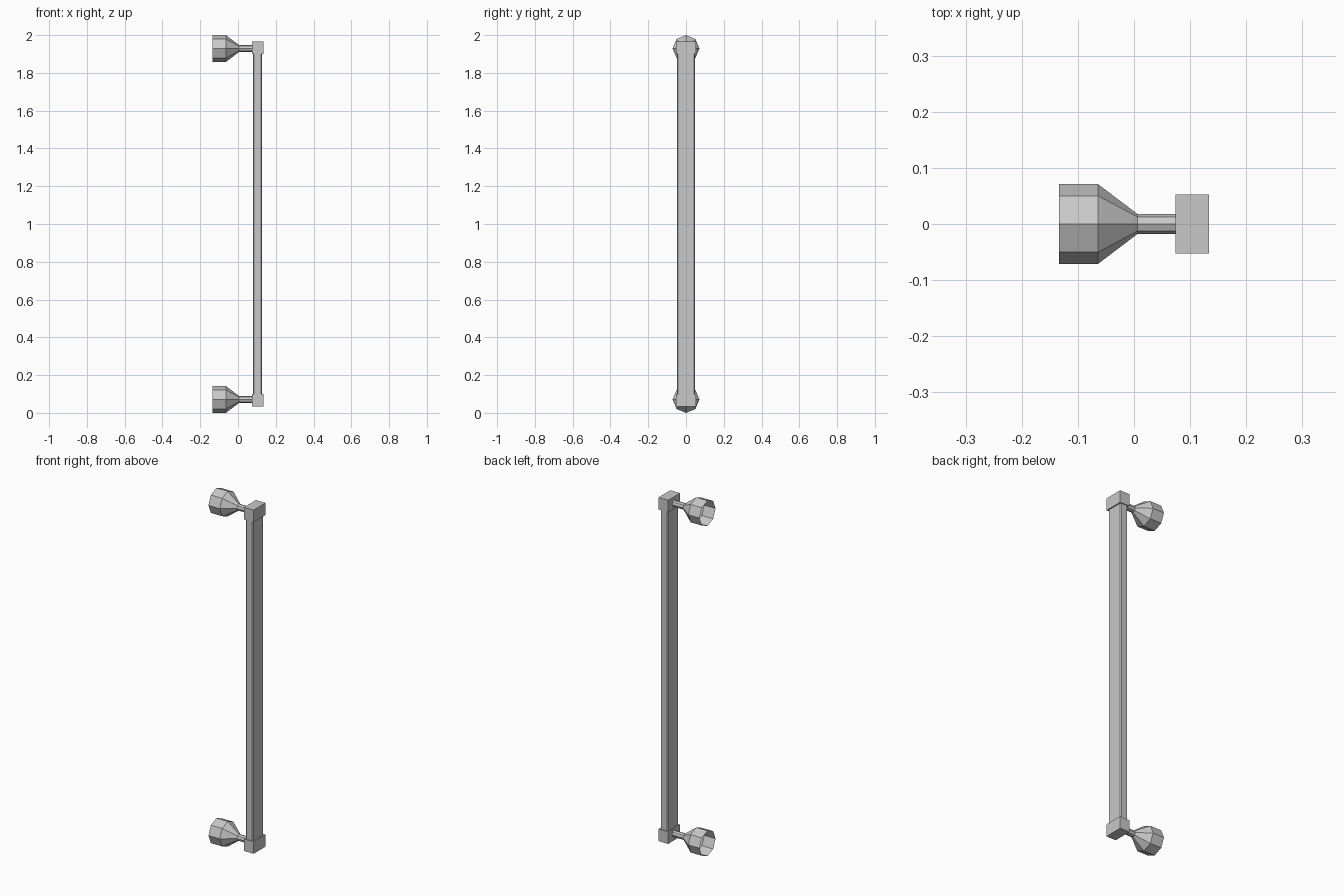
import bpy
import bmesh
from math import cos, sin, pi

cube = bpy.data.objects.get("Cube")
if cube:
    bpy.data.objects.remove(cube, do_unlink=True)

grey = bpy.data.materials.new("satin grey metal")
grey.use_nodes = True
colour = (0.58, 0.58, 0.58, 1)
grey.diffuse_color = colour
grey.node_tree.nodes["Principled BSDF"].inputs["Base Color"].default_value = colour


def make_object(name, bm):
    """Turn a bmesh into a grey, flat-shaded object."""
    bmesh.ops.recalc_face_normals(bm, faces=bm.faces)
    mesh = bpy.data.meshes.new(name)
    bm.to_mesh(mesh)
    bm.free()
    mesh.materials.append(grey)
    obj = bpy.data.objects.new(name, mesh)
    bpy.context.collection.objects.link(obj)
    return obj


def box(name, low, high):
    bm = bmesh.new()
    bmesh.ops.create_cube(bm, size=1)
    for v in bm.verts:
        v.co = [(a + b) / 2 + c * (b - a) for a, b, c in zip(low, high, v.co)]
    return make_object(name, bm)


def lathe_x(name, profile, z, sides=8):
    """Open tube around an axis along x, from (x, radius) points."""
    bm = bmesh.new()
    rings = [[bm.verts.new((x, r * cos(2 * pi * i / sides), z + r * sin(2 * pi * i / sides)))
              for i in range(sides)] for x, r in profile]
    for a, b in zip(rings, rings[1:]):
        for i in range(sides):
            j = (i + 1) % sides
            bm.faces.new((a[i], a[j], b[j], b[i]))
    return make_object(name, bm)


# Long grip bar with chamfered long edges
bar = box("grip_bar", (0.079, -0.048, 0.09), (0.127, 0.048, 1.91))
chamfer = bar.modifiers.new("chamfer", "BEVEL")
chamfer.width = 0.006
chamfer.segments = 1

# Both ends: square block, and stem widening into an open octagonal cup
cup_profile = [(-0.134, 0.071), (-0.064, 0.071), (0.006, 0.018), (0.08, 0.018)]
for end, z in (("lower", 0.071), ("upper", 1.929)):
    middle = 0.067 if end == "lower" else 1.933
    box(end + "_end_block", (0.074, -0.053, middle - 0.034), (0.134, 0.053, middle + 0.034))
    lathe_x(end + "_mounting_cup", cup_profile, z)
